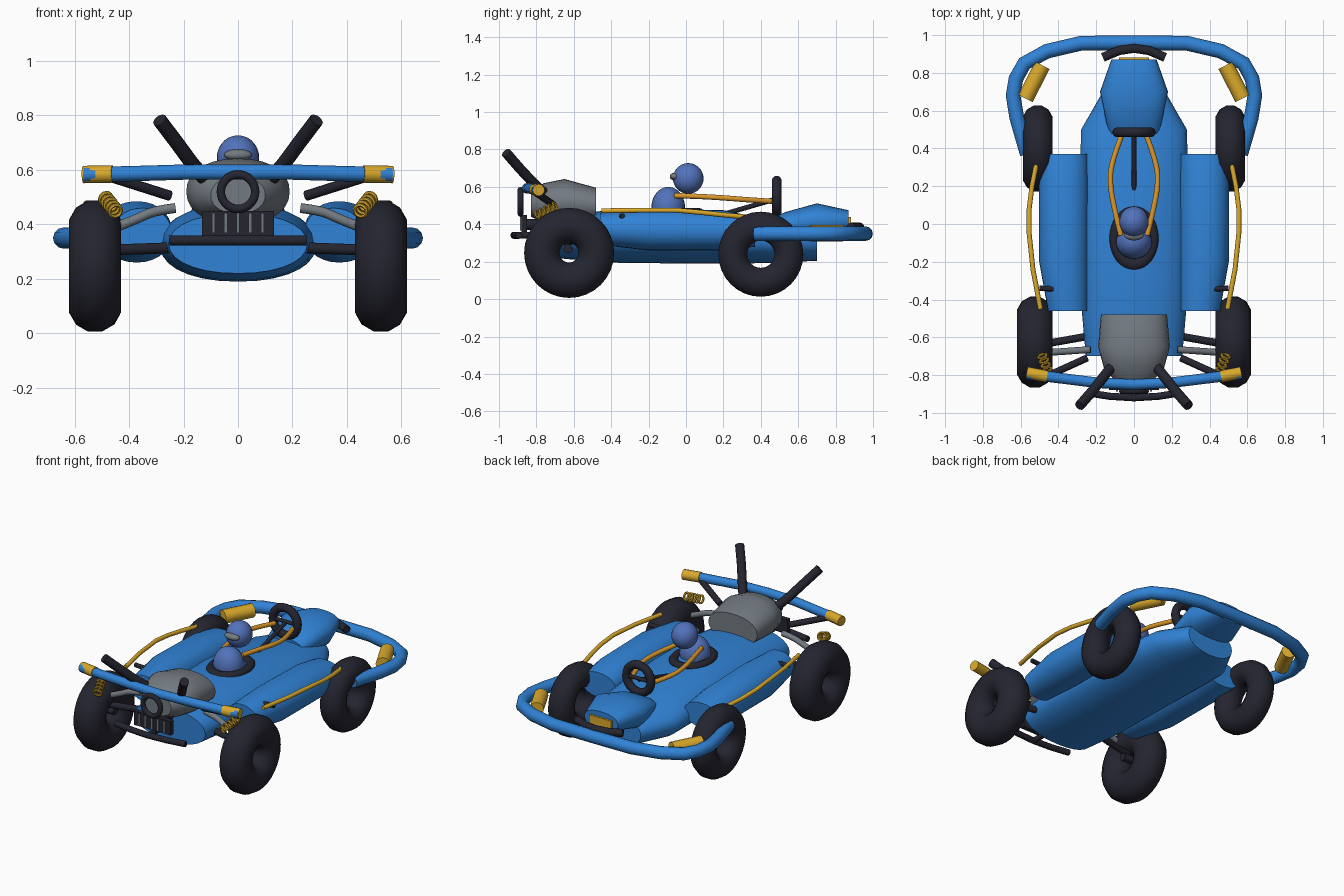
import bpy, bmesh, math
from mathutils import Vector

if "Cube" in bpy.data.objects:
    bpy.data.objects.remove(bpy.data.objects["Cube"])


def material(name, color):
    m = bpy.data.materials.new(name)
    m.diffuse_color = (*color, 1)
    m.use_nodes = True
    m.node_tree.nodes["Principled BSDF"].inputs["Base Color"].default_value = m.diffuse_color
    return m


BLUE = material("body blue", (0.03, 0.225, 0.67))
DARK = material("rubber black", (0.018, 0.018, 0.03))
GOLD = material("gold yellow", (0.70, 0.40, 0.025))
ORANGE = material("arm orange", (0.70, 0.31, 0.025))
GRAY = material("engine grey", (0.17, 0.195, 0.22))
SUIT = material("driver blue", (0.085, 0.17, 0.50))


def add(name, mesh, mat, smooth=True, angle=35):
    ob = bpy.data.objects.new(name, mesh)
    bpy.context.collection.objects.link(ob)
    mesh.materials.clear()
    mesh.materials.append(mat)
    if smooth:
        bpy.ops.object.select_all(action='DESELECT')
        ob.select_set(True)
        bpy.context.view_layer.objects.active = ob
        bpy.ops.object.shade_smooth_by_angle(angle=math.radians(angle))
    return ob


def from_bm(name, bm, mat, smooth=True):
    bmesh.ops.recalc_face_normals(bm, faces=bm.faces)
    me = bpy.data.meshes.new(name)
    bm.to_mesh(me)
    bm.free()
    return add(name, me, mat, smooth)


def tube(name, pts, r, mat, res=4, kind='POLY'):
    cu = bpy.data.curves.new(name + "_path", 'CURVE')
    cu.dimensions = '3D'
    cu.bevel_depth, cu.bevel_resolution, cu.use_fill_caps = r, res, True
    sp = cu.splines.new(kind)
    sp.points.add(len(pts) - 1)
    for p, co in zip(sp.points, pts):
        p.co = (*co, 1)
    if kind == 'NURBS':
        sp.order_u, sp.use_endpoint_u, sp.resolution_u = 3, True, 5
    ob = bpy.data.objects.new(name + "_path", cu)
    bpy.context.collection.objects.link(ob)
    bpy.context.view_layer.update()
    me = bpy.data.meshes.new_from_object(ob)
    bpy.data.objects.remove(ob)
    return add(name, me, mat, angle=45)


def loft(name, sections, mat, power=2.0, n=28):
    """Sections along y: (y, centre x, half width, bottom, top)."""
    bm = bmesh.new()
    rings = []
    for y, cx, hw, z0, z1 in sections:
        ring = []
        for i in range(n):
            a = math.tau * i / n
            c, s = math.cos(a), math.sin(a)
            px = math.copysign(abs(c) ** (2 / power), c)
            pz = math.copysign(abs(s) ** (2 / power), s)
            ring.append(bm.verts.new((cx + hw * px, y, (z0 + z1) / 2 + (z1 - z0) / 2 * pz)))
        rings.append(ring)
    for a, b in zip(rings, rings[1:]):
        for i in range(n):
            bm.faces.new((a[i], a[(i + 1) % n], b[(i + 1) % n], b[i]))
    bm.faces.new(rings[0])
    bm.faces.new(rings[-1])
    return from_bm(name, bm, mat)


def torus(name, loc, major, minor, mat, axis=(0, 0, 1), scale=(1, 1, 1), n=32, m=12):
    bm = bmesh.new()
    q = Vector(axis).to_track_quat('Z', 'Y')
    grid = []
    for i in range(n):
        a, row = math.tau * i / n, []
        for j in range(m):
            b = math.tau * (j + 0.5) / m
            d = major + minor * math.cos(b)
            v = q @ Vector((d * math.cos(a), d * math.sin(a), minor * math.sin(b)))
            row.append(bm.verts.new([l + c * s for l, c, s in zip(loc, v, scale)]))
        grid.append(row)
    for i in range(n):
        for j in range(m):
            i2, j2 = (i + 1) % n, (j + 1) % m
            bm.faces.new((grid[i][j], grid[i2][j], grid[i2][j2], grid[i][j2]))
    return from_bm(name, bm, mat)


def ball(name, loc, radii, mat):
    bm = bmesh.new()
    bmesh.ops.create_uvsphere(bm, u_segments=24, v_segments=14, radius=1)
    bmesh.ops.scale(bm, vec=radii, verts=bm.verts)
    bmesh.ops.translate(bm, vec=loc, verts=bm.verts)
    return from_bm(name, bm, mat)


def box(name, loc, size, mat):
    bm = bmesh.new()
    bmesh.ops.create_cube(bm, size=1)
    bmesh.ops.scale(bm, vec=size, verts=bm.verts)
    bmesh.ops.translate(bm, vec=loc, verts=bm.verts)
    return from_bm(name, bm, mat, False)


def mirrored(pts):
    """Full path from the half that starts on the centre plane."""
    return [(-x, y, z) for x, y, z in reversed(pts[1:])] + pts


# Hull, rear cowl and engine cover
loft("hull", [(-0.70, 0, 0.255, 0.22, 0.44), (-0.42, 0, 0.28, 0.195, 0.475),
              (0.0, 0, 0.285, 0.19, 0.475), (0.30, 0, 0.285, 0.19, 0.45),
              (0.50, 0, 0.28, 0.195, 0.42), (0.70, 0, 0.165, 0.205, 0.39)], BLUE, 2.15)
loft("rear_cowl", [(0.48, 0, 0.13, 0.34, 0.44), (0.53, 0, 0.145, 0.33, 0.465),
                   (0.70, 0, 0.18, 0.32, 0.512), (0.87, 0, 0.12, 0.36, 0.475)], BLUE, 2.4)
loft("engine_cover", [(-0.48, 0, 0.175, 0.41, 0.595), (-0.65, 0, 0.19, 0.40, 0.642),
                      (-0.76, 0, 0.16, 0.41, 0.62), (-0.83, 0, 0.10, 0.44, 0.575)], GRAY, 2.2)

# Cockpit rim and driver
torus("cockpit_rim", (0, -0.075, 0.465), 0.105, 0.026, DARK, scale=(1, 1.3, 0.9))
loft_body = ball("driver_torso", (0, -0.095, 0.49), (0.095, 0.09, 0.11), SUIT)
ball("driver_head", (0, 0.012, 0.645), (0.078, 0.082, 0.082), SUIT)
ball("driver_visor", (0, -0.06, 0.655), (0.052, 0.027, 0.021), GRAY)

# Steering wheel and column
torus("steering_wheel", (0, 0.485, 0.545), 0.088, 0.026, DARK, axis=(0, 1, 0))
tube("steering_column", [(0, 0.48, 0.535), (0, 0.17, 0.445)], 0.013, DARK)
tube("steering_spoke", [(-0.09, 0.485, 0.545), (0.09, 0.485, 0.545)], 0.012, DARK)

# Front grille, ring lamp and lower bar
torus("lamp_ring", (0, -0.885, 0.52), 0.063, 0.016, DARK, axis=(0, 1, 0))
box("grille", (0, -0.865, 0.405), (0.265, 0.03, 0.09), DARK)
for k in range(5):
    box("grille_slat", (-0.09 + 0.045 * k, -0.882, 0.405), (0.012, 0.009, 0.074), GRAY)
tube("lower_bar", mirrored([(0, -0.92, 0.341), (0.13, -0.912, 0.341), (0.25, -0.893, 0.341)]),
     0.019, DARK)
tube("grille_mount", [(0, -0.65, 0.39), (0, -0.86, 0.40)], 0.03, DARK)
tube("bar_mount", [(0, -0.66, 0.34), (0, -0.91, 0.341)], 0.018, DARK)

# Front rail with end sleeves
tube("front_rail", mirrored([(0, -0.85, 0.592), (0.2, -0.84, 0.592), (0.4, -0.815, 0.586),
                             (0.565, -0.795, 0.583)]), 0.028, BLUE)

# Rear bumper hoop, curved rear handle and tail plate
tube("rear_bumper", mirrored([(0, 0.96, 0.35), (0.28, 0.957, 0.35), (0.46, 0.915, 0.35),
                              (0.58, 0.85, 0.35), (0.625, 0.77, 0.35), (0.64, 0.68, 0.35),
                              (0.62, 0.56, 0.35), (0.565, 0.37, 0.35)]), 0.039, BLUE)
tube("rear_handle", mirrored([(0, 0.93, 0.385), (0.08, 0.918, 0.385), (0.165, 0.882, 0.385)]),
     0.024, DARK)
box("tail_plate", (0, 0.874, 0.405), (0.16, 0.016, 0.07), GOLD)

for s, side in ((-1, "left"), (1, "right")):
    def part(name, pts, r, mat, kind='POLY'):
        tube(side + "_" + name, [(s * x, y, z) for x, y, z in pts], r, mat, kind=kind)

    # Side pod
    loft(side + "_side_pod", [(-0.46, s * 0.35, 0.105, 0.29, 0.46),
                              (-0.20, s * 0.372, 0.13, 0.26, 0.485),
                              (0.20, s * 0.372, 0.13, 0.26, 0.475),
                              (0.37, s * 0.37, 0.125, 0.28, 0.44)], BLUE, 2.1)
    # Wheels
    torus(side + "_front_wheel", (s * 0.525, -0.625, 0.247), 0.146, 0.098, DARK, axis=(1, 0, 0))
    torus(side + "_rear_wheel", (s * 0.51, 0.40, 0.24), 0.15, 0.08, DARK, axis=(1, 0, 0))
    # Front suspension
    part("upper_arm", [(0.23, -0.665, 0.46), (0.31, -0.67, 0.45), (0.37, -0.675, 0.42),
                       (0.46, -0.68, 0.385)], 0.018, GRAY, 'NURBS')
    part("lower_arm", [(0.22, -0.59, 0.315), (0.50, -0.64, 0.305)], 0.02, DARK)
    part("stub_axle", [(0.44, -0.63, 0.27), (0.53, -0.63, 0.27)], 0.025, DARK)
    part("rail_brace", [(0.25, -0.71, 0.505), (0.47, -0.81, 0.575)], 0.019, DARK)
    # Coil spring rings
    a, b = Vector((s * 0.485, -0.70, 0.495)), Vector((s * 0.45, -0.795, 0.45))
    for k in range(5):
        torus(side + "_spring_coil", a.lerp(b, k / 4), 0.023, 0.007, GOLD,
              axis=b - a, n=16, m=6)
    # Exhaust pipe
    part("exhaust_pipe", [(0.09, -0.72, 0.53), (0.17, -0.82, 0.625), (0.225, -0.89, 0.70),
                          (0.288, -0.962, 0.783)], 0.027, DARK)
    # Sleeves on the rail and pads on the bumper
    part("rail_sleeve", [(0.46, -0.808, 0.585), (0.568, -0.787, 0.583)], 0.032, GOLD)
    part("bumper_pad", [(0.485, 0.84, 0.352), (0.575, 0.665, 0.352)], 0.043, GOLD)
    # Side guard rail with mounts
    part("guard_rail", [(0.495, -0.45, 0.472), (0.535, -0.24, 0.475), (0.555, -0.05, 0.475),
                        (0.555, 0.08, 0.463), (0.54, 0.20, 0.45), (0.518, 0.31, 0.44)],
         0.013, GOLD)
    part("front_mount", [(0.40, -0.345, 0.442), (0.50, -0.34, 0.445)], 0.014, DARK)
    part("rear_mount", [(0.36, 0.35, 0.40), (0.43, 0.35, 0.41)], 0.014, DARK)
    # Driver arm reaching to the wheel
    part("driver_arm", [(0.07, -0.06, 0.553), (0.10, 0.06, 0.55), (0.13, 0.22, 0.54),
                        (0.115, 0.34, 0.53), (0.065, 0.47, 0.522)], 0.014, ORANGE, 'NURBS')
